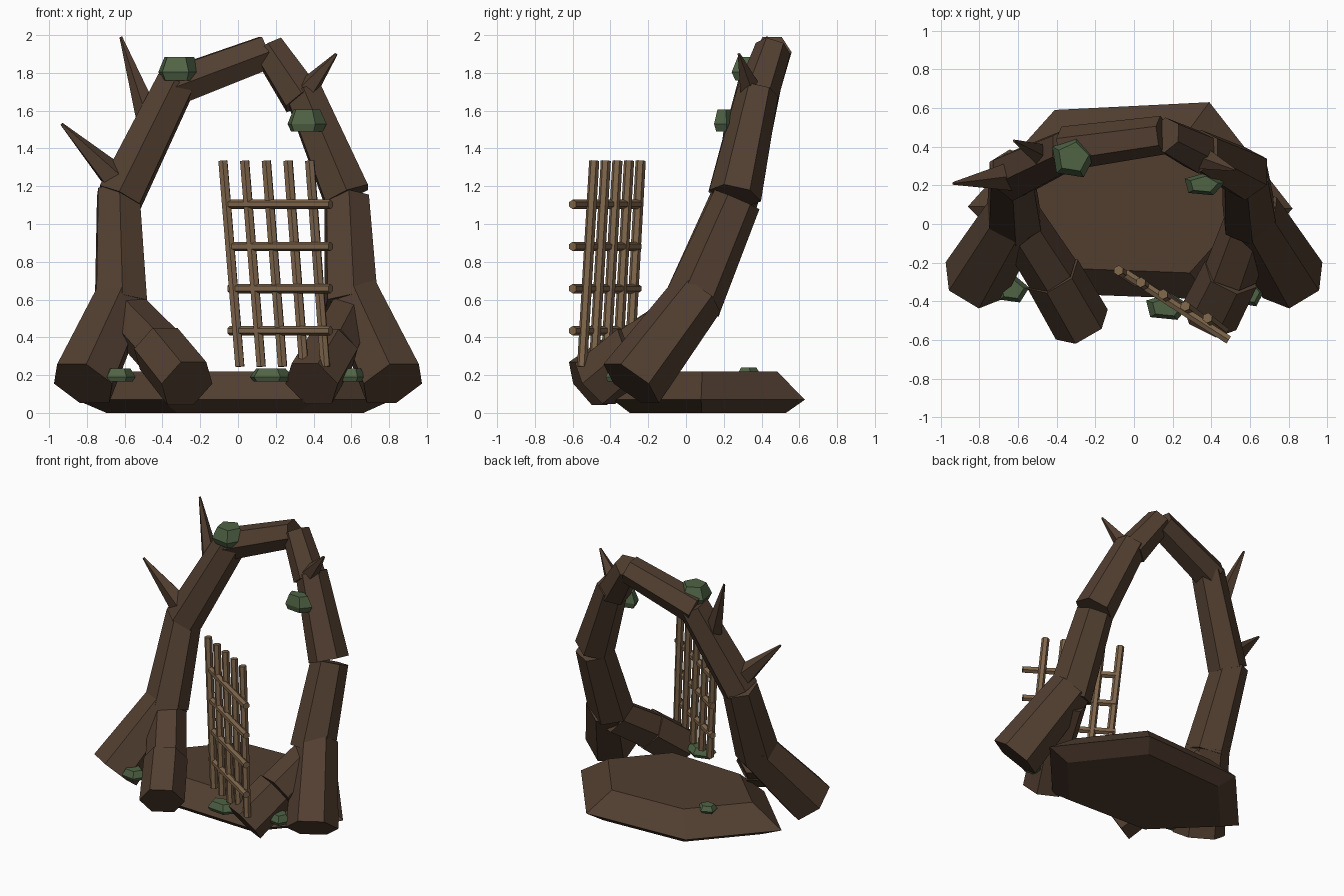
import bpy, bmesh, math
from mathutils import Vector, Matrix

cube = bpy.data.objects.get("Cube")
if cube:
    bpy.data.objects.remove(cube, do_unlink=True)


def material(name, rgb):
    m = bpy.data.materials.new(name)
    m.use_nodes = True
    m.diffuse_color = (*rgb, 1)
    m.node_tree.nodes["Principled BSDF"].inputs["Base Color"].default_value = (*rgb, 1)
    return m


BARK = material("dark_bark", (0.084, 0.049, 0.03))
WOOD = material("light_wood", (0.21, 0.13, 0.07))
MOSS = material("moss_green", (0.08, 0.125, 0.06))


def finish(name, bm, mat):
    bmesh.ops.recalc_face_normals(bm, faces=bm.faces)
    mesh = bpy.data.meshes.new(name)
    bm.to_mesh(mesh)
    bm.free()
    mesh.materials.append(mat)
    obj = bpy.data.objects.new(name, mesh)
    bpy.context.collection.objects.link(obj)
    return obj


def limb(name, a, b, r1, r2, mat=BARK, sides=6, turn=0):
    """Faceted tapered prism from point a to point b."""
    a, b = Vector(a), Vector(b)
    d = b - a
    bm = bmesh.new()
    frame = (Matrix.Translation((a + b) / 2) @ d.to_track_quat('Z', 'Y').to_matrix().to_4x4()
             @ Matrix.Rotation(math.radians(turn), 4, 'Z'))
    bmesh.ops.create_cone(bm, cap_ends=True, segments=sides, radius1=r1, radius2=r2,
                          depth=d.length, matrix=frame)
    return finish(name, bm, mat)


def slab(name, outline, centre, levels, mat):
    """Stack of scaled copies of an outline; levels are (height, scale)."""
    bm = bmesh.new()
    c = Vector(centre)
    rings = [[bm.verts.new(c + Vector((x * s, y * s, z))) for x, y in outline]
             for z, s in levels]
    n = len(outline)
    bm.faces.new(rings[0])
    bm.faces.new(rings[-1])
    for low, high in zip(rings, rings[1:]):
        for i in range(n):
            j = (i + 1) % n
            bm.faces.new((low[i], low[j], high[j], high[i]))
    return finish(name, bm, mat)


# Ground slab
slab("ground_slab",
     [(.82, -.02), (.39, .53), (-.41, .49), (-.86, -.01), (-.4, -.46), (.4, -.49)],
     (0, .1, 0), [(0, .81), (.07, 1), (.22, .72)], BARK)

# Arch: trunks, arms and top beam
limb("right_trunk", (-.62, .03, .57), (-.635, .27, 1.17), .155, .125)
limb("right_arm", (-.625, .25, 1.14), (-.33, .39, 1.74), .135, .115)
limb("left_trunk", (.6, .03, .57), (.575, .27, 1.13), .155, .13)
limb("left_arm", (.575, .26, 1.15), (.345, .38, 1.7), .14, .11)
limb("left_upper_arm", (.34, .37, 1.66), (.16, .46, 1.93), .115, .095)
limb("top_beam", (.15, .46, 1.91), (-.36, .39, 1.72), .1, .115, turn=30)

# Roots
for side, name, foot in ((-1, "right", (-.27, -.52, .155)), (1, "left", (.39, -.48, .155))):
    limb(name + "_outer_root", (side * .61, .06, .62), (side * .82, -.29, .155), .15, .18, turn=30)
    knee = (side * .42 if side < 0 else .5, -.26, .34)
    limb(name + "_inner_root_upper", (side * .6, .02, .53), knee, .13, .14, turn=30)
    limb(name + "_inner_root_lower", knee, foot, .15, .155, turn=30)

# Thorns
limb("lower_thorn", (-.61, .25, 1.2), (-.935, .21, 1.53), .09, .008, sides=5)
limb("upper_thorn", (-.48, .36, 1.58), (-.62, .43, 1.99), .065, .008, sides=5)
limb("left_thorn", (.33, .35, 1.67), (.52, .28, 1.9), .075, .008, sides=5)

# Lattice gate
for i in range(5):
    limb(f"gate_upright_{i}", (.01 + .113 * i, -.3 - .0625 * i, .245),
         (-.08 + .115 * i, -.24 - .0615 * i, 1.335), .027, .027, WOOD)
for i in range(4):
    z = .435 + .223 * i
    limb(f"gate_rail_{i}", (-.045, -.255, z), (.49, -.6, z), .025, .025, WOOD)

# Moss clumps: position, x and y radius, height
clumps = [("beam", (-.315, .345, 1.76), .115, .11, .125),
          ("arm", (.36, .205, 1.49), .105, .06, .115),
          ("front", (.17, -.43, .165), .115, .07, .07),
          ("left_root", (.6, -.36, .165), .07, .07, .07),
          ("right_root", (-.63, -.34, .165), .085, .07, .07),
          ("back", (-.41, .33, .19), .07, .06, .05)]
for name, centre, rx, ry, h in clumps:
    ring = [(rx * math.cos(a), ry * math.sin(a))
            for a in (math.tau * k / 5 + .15 for k in range(5))]
    slab(name + "_moss", ring, centre, [(0, .85), (h * .35, 1.05), (h, .72)], MOSS)
